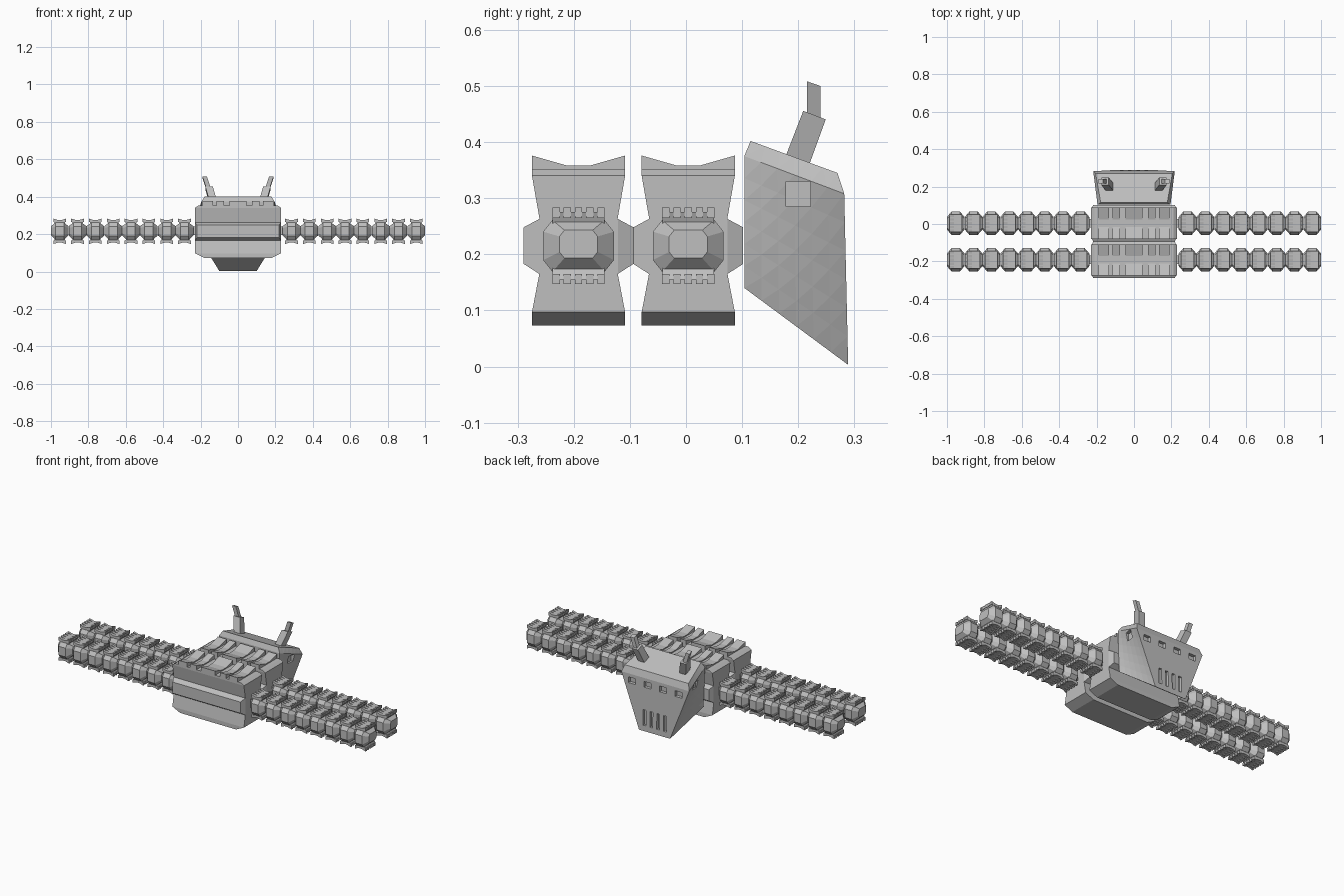
import bpy, bmesh
from mathutils import Vector

if "Cube" in bpy.data.objects:
    bpy.data.objects.remove(bpy.data.objects["Cube"])

grey = bpy.data.materials.new("hull grey")
grey.diffuse_color = (0.52, 0.52, 0.52, 1)
grey.use_nodes = True
grey.node_tree.nodes["Principled BSDF"].inputs["Base Color"].default_value = grey.diffuse_color


def make(name, bm):
    bmesh.ops.recalc_face_normals(bm, faces=bm.faces)
    me = bpy.data.meshes.new(name)
    bm.to_mesh(me)
    bm.free()
    me.materials.append(grey)
    ob = bpy.data.objects.new(name, me)
    bpy.context.collection.objects.link(ob)
    return ob


def loft(bm, rings):
    """Skin a list of equal-length point rings and cap both ends."""
    vs = [[bm.verts.new(p) for p in r] for r in rings]
    n = len(vs[0])
    for a, b in zip(vs, vs[1:]):
        for i in range(n):
            bm.faces.new((a[i], a[(i + 1) % n], b[(i + 1) % n], b[i]))
    bm.faces.new(vs[0])
    bm.faces.new(vs[-1])


def rect(cx, cy, z, hx, hy):
    return [(cx - hx, cy - hy, z), (cx + hx, cy - hy, z), (cx + hx, cy + hy, z), (cx - hx, cy + hy, z)]


def box(name, lo, hi):
    bm = bmesh.new()
    c = [(a + b) / 2 for a, b in zip(lo, hi)]
    h = [(b - a) / 2 for a, b in zip(lo, hi)]
    loft(bm, [rect(c[0], c[1], z, h[0], h[1]) for z in (lo[2], hi[2])])
    return make(name, bm)


# Two hull segments: waisted block, end ridges and scooped roof slats
def hull(name, cy):
    bm = bmesh.new()
    loft(bm, [rect(0, cy, z, hx, hy) for z, hx, hy in (
        (.073, .18, .083), (.097, .23, .083), (.17, .23, .069),
        (.26, .23, .069), (.34, .23, .083), (.352, .212, .083))])
    for s in (-1, 1):
        loft(bm, [[(-hx, cy + s * y, z0), (hx, cy + s * y, z0), (hx, cy + s * y, z1), (-hx, cy + s * y, z1)]
                  for y, hx, z0, z1 in ((.06, .23, .165, .263), (.07, .23, .165, .263), (.098, .218, .183, .248))])
    roof = [(-.083, .34), (.083, .34), (.083, .376), (.02, .358), (-.02, .358), (-.083, .376)]
    for x0, x1 in ((-.19, -.135), (-.115, -.075), (-.045, .045), (.075, .115), (.135, .19)):
        loft(bm, [[(x, cy + y, z) for y, z in roof] for x in (x0, x1)])
    make(name, bm)


hull("front_hull", -.1915)
hull("rear_hull", .004)

# Link chains on both sides of each hull segment
ZC = .215


def link(bm, cx, cy):
    # waisted upright block
    loft(bm, [rect(cx, cy, ZC + z, hx, hy) for z, hx, hy in (
        (-.06, .034, .046), (-.03, .022, .046), (.03, .022, .046), (.06, .034, .046))])
    # bulging octagonal core tapering to flat end pads
    rings = []
    for x, hy, hz, cz in ((-.047, .034, .025, .003), (-.022, .063, .046, 0), (.022, .063, .046, 0), (.047, .034, .025, .003)):
        a, b = hy * .74, hz * .55
        rings.append([(cx + x, cy + y, ZC + cz + z) for y, z in (
            (-a, -hz), (a, -hz), (hy, -b), (hy, b), (a, hz), (-a, hz), (-hy, b), (-hy, -b))])
    loft(bm, rings)
    # scooped teeth above and below
    tooth = [(-.034, .05), (.034, .05), (.034, .068), (.009, .06), (-.009, .06), (-.034, .068)]
    for s in (-1, 1):
        for k in range(-2, 3):
            y = cy + k * .02
            loft(bm, [[(cx + x, y + d, ZC + s * z) for x, z in tooth] for d in (-.0065, .0065)])


for row, cy in (("front", -.1915), ("rear", .004)):
    for side, s in (("left", -1), ("right", 1)):
        bm = bmesh.new()
        for i in range(8):
            link(bm, s * (.286 + i * .0953), cy)
        make(f"{row}_{side}_chain", bm)
    box(f"{row}_axle", (-.26, cy - .022, .195), (.26, cy + .022, .24))

# Rear cabin: twisted sides made from a bilinear grid of rings
bm = bmesh.new()
N = 6
low = [Vector((.185, .104, .14)), Vector((.1, .289, .003))]
top = [Vector((.195, .104, .375)), Vector((.218, .282, .308))]
cap = [Vector((.178, .115, .402)), Vector((.205, .27, .345))]
rings = []
for lv in [low[0].lerp(top[0], k / N) for k in range(N + 1)]:
    k = len(rings)
    right = [lv.lerp(low[1].lerp(top[1], k / N), j / N) for j in range(N + 1)]
    rings.append(right + [Vector((-p.x, p.y, p.z)) for p in reversed(right)])
right = [cap[0].lerp(cap[1], j / N) for j in range(N + 1)]
rings.append(right + [Vector((-p.x, p.y, p.z)) for p in reversed(right)])
loft(bm, rings)
bmesh.ops.triangulate(bm, faces=[f for f in bm.faces if len(f.verts) == 4])
cabin = make("cabin", bm)


def cut(name, lo, hi):
    c = box(name, lo, hi)
    c.hide_render = True
    c.hide_set(True)
    m = cabin.modifiers.new(name, "BOOLEAN")
    m.operation = "DIFFERENCE"
    m.solver = "EXACT"
    m.object = c


# Recessed rear windows, lower vents and side windows
for i, x in enumerate((-.15, -.05, .05, .15)):
    cut(f"window_cutter_{i}", (x - .022, .265, .255), (x + .022, .32, .288))
for i, x in enumerate((-.066, -.022, .022, .066)):
    cut(f"vent_cutter_{i}", (x - .009, .272, .035), (x + .009, .32, .125))
for s in (-1, 1):
    cut(f"side_window_cutter_{s}", (min(s * .185, s * .3), .178, .285), (max(s * .185, s * .3), .222, .33))

# Bent horns on the cabin roof
for side, s in (("left", -1), ("right", 1)):
    bm = bmesh.new()
    loft(bm, [[(s * (x + a), y + b, z - b * .38) for a, b in ((-w, -h), (w, -h), (w, h), (-w, h))]
              for x, y, z, w, h in ((.128, .194, .355, .02, .021), (.155, .229, .448, .02, .02))])
    loft(bm, [[(s * (x + a), y + b, z - b * .35) for a, b in ((-w, -h), (w, -h), (w, h), (-w, h))]
              for x, y, z, w, h in ((.155, .228, .435, .012, .012), (.178, .228, .504, .012, .012))])
    make(f"{side}_horn", bm)
